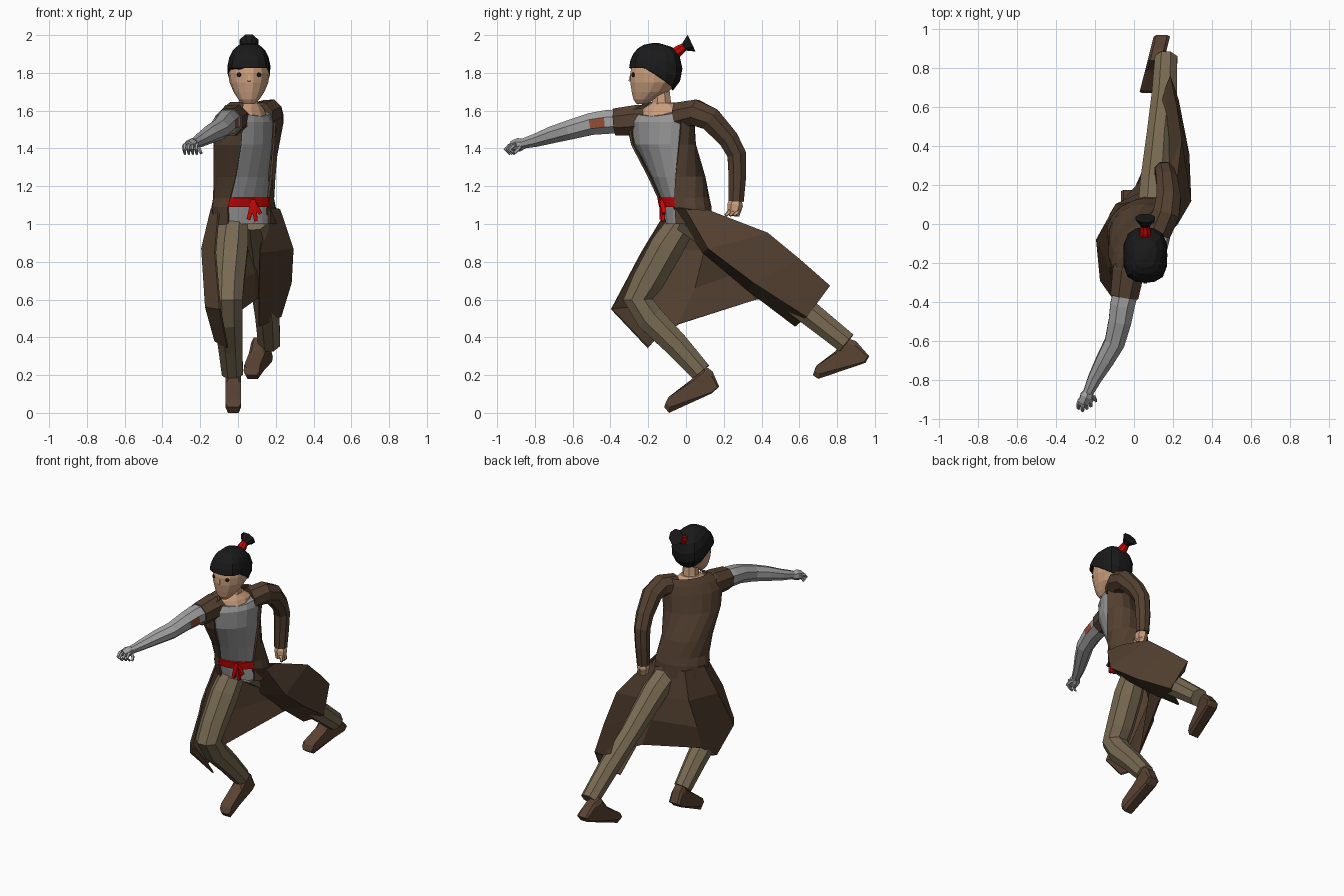
import bpy, bmesh, math
from mathutils import Vector, Matrix
from math import sin, cos, radians, pi


def mat(name, r, g, b):
    m = bpy.data.materials.new(name)
    m.diffuse_color = (r, g, b, 1)
    return m


COAT = mat("coat brown", .088, .052, .030)
TROUSER = mat("trouser tan", .190, .145, .085)
SHIRT = mat("shirt grey", .31, .31, .31)
METAL = mat("arm grey", .36, .36, .36)
SKIN = mat("skin", .60, .35, .21)
HAIR = mat("hair black", .010, .010, .010)
RED = mat("sash red", .55, .002, .002)
BOOT = mat("boot brown", .10, .055, .033)
PATCH = mat("rust patch", .30, .075, .035)


def finish(name, bm, m):
    bmesh.ops.recalc_face_normals(bm, faces=bm.faces[:])
    me = bpy.data.meshes.new(name)
    bm.to_mesh(me)
    bm.free()
    me.materials.append(m)
    ob = bpy.data.objects.new(name, me)
    bpy.context.collection.objects.link(ob)
    return ob


def sheet(name, rows, m, closed=True, thick=0):
    """Skin rows of points; closed rows get end caps, open ones thickness."""
    bm = bmesh.new()
    vs = [[bm.verts.new(p) for p in r] for r in rows]
    n = len(rows[0])
    for a, b in zip(vs, vs[1:]):
        for i in range(n if closed else n - 1):
            j = (i + 1) % n
            bm.faces.new((a[i], a[j], b[j], b[i]))
    if closed:
        bm.faces.new(vs[0])
        bm.faces.new(vs[-1])
    ob = finish(name, bm, m)
    if thick:
        mod = ob.modifiers.new("thickness", "SOLIDIFY")
        mod.thickness, mod.offset = thick, 0
    return ob


def tube(name, pts, m, sides=8):
    """Limb through (x, y, z, radius) points."""
    P = [Vector(p[:3]) for p in pts]
    rows = []
    for i, p in enumerate(P):
        t = Vector()
        if i:
            t += (p - P[i - 1]).normalized()
        if i < len(P) - 1:
            t += (P[i + 1] - p).normalized()
        t.normalize()
        ref = Vector((1, 0, 0))
        u = (ref - t * ref.dot(t)).normalized()
        v = t.cross(u)
        rows.append([p + pts[i][3] * (u * cos(a) + v * sin(a))
                     for a in [2 * pi * (k + .5) / sides for k in range(sides)]])
    return sheet(name, rows, m)


# torso rings: z, centre x, centre y, half width, half depth, twist
RINGS = [(1.00, .04, .005, .155, .105, 20), (1.09, .03, -.005, .16, .11, 25),
         (1.14, .03, -.015, .15, .11, 28), (1.25, .025, -.05, .145, .125, 38),
         (1.42, .035, -.12, .17, .125, 50), (1.54, .045, -.135, .185, .11, 54),
         (1.60, .05, -.125, .17, .085, 54), (1.64, .05, -.10, .11, .05, 54)]


def ring(r, t0, t1, n, grow=0.0, dip=0.0):
    z, cx, cy, w, h, tw = r
    a = radians(tw)
    out = []
    for k in range(n):
        t = radians(t0 + (t1 - t0) * k / (n - 1))
        c, s = (w + grow) * cos(t), (h + grow) * sin(t)
        out.append((cx + cos(a) * c + sin(a) * s, cy + sin(a) * c - cos(a) * s,
                    z - dip * max(0, sin(t)) ** 2))
    return out


def coat_edge(z):
    return 388 + 27 * min(1, max(0, (1.4 - z) / .25))


sheet("shirt", [ring(r, 0, 337.5, 16) for r in RINGS[:6]]
      + [ring((1.60, .05, -.13, .168, .092, 54), 0, 337.5, 16, 0, .03)], SHIRT)
sheet("neckline", [ring(r, 0, 330, 12) for r in
                   [(1.555, .05, -.13, .12, .098, 54), (1.605, .05, -.128, .12, .078, 54),
                    (1.64, .052, -.125, .065, .058, 54)]], SKIN)
sheet("coat_body", [ring(r, 138, coat_edge(r[0]), 13, .014) for r in RINGS], COAT, False, .012)
sheet("sash", [ring(r, 48, 145, 8, .012) for r in RINGS[1:3]], RED, False, .012)
for i, (dx, dz) in enumerate([(-.025, -.09), (.015, -.1), (.04, -.06), (0, .015)]):
    tube("sash_tail_%d" % i, [(.08, -.125, 1.115, .02),
                              (.08 + dx, -.125 + .2 * dx, 1.115 + dz, .013)], RED, 4)

# coat skirt: each column runs from waist to hem, left opening round the back to the right
COLS = [
    [(.155, -.065, 1.09), (.115, .09, .85), (.11, .33, .65), (.11, .58, .46)],
    [(.22, .0, 1.08), (.29, .12, .87), (.28, .36, .69), (.225, .64, .51)],
    [(.205, .12, 1.07), (.245, .43, .95), (.22, .6, .81), (.185, .76, .67)],
    [(.15, .13, 1.05), (.17, .25, .86), (.17, .45, .71), (.165, .70, .63)],
    [(.06, .125, 1.06), (.06, .17, .88), (.085, .27, .74), (.09, .37, .60)],
    [(-.06, .10, 1.06), (-.09, .10, .86), (-.12, .05, .66), (-.09, -.04, .47)],
    [(-.14, .0, 1.08), (-.19, -.08, .87), (-.17, -.29, .56), (-.12, -.17, .38)],
    [(-.10, -.09, 1.09), (-.12, -.235, .85), (-.095, -.395, .55), (-.055, -.2, .345)]]
sheet("coat_skirt", list(zip(*COLS)), COAT, False, .01)

# legs
tube("front_leg", [(-.02, -.01, 1.02, .08), (-.035, -.10, .88, .095),
                   (-.05, -.20, .70, .09), (-.055, -.255, .60, .085),
                   (-.05, -.19, .50, .08), (-.04, -.05, .36, .07),
                   (-.03, .08, .215, .06)], TROUSER)
tube("rear_leg", [(.09, -.01, 1.03, .075), (.10, .07, .985, .085), (.11, .2, .905, .085),
                  (.13, .45, .695, .07), (.155, .65, .53, .07),
                  (.165, .85, .37, .062)], TROUSER)


# boots: side profile in y, z swept sideways, following a slanted centre line
def boot(name, prof, xc, slope, y0):
    rows = []
    for s, k in ((-.042, .75), (-.028, 1), (.028, 1), (.042, .75)):
        cy = sum(p[0] for p in prof) / len(prof)
        cz = sum(p[1] for p in prof) / len(prof)
        rows.append([(xc + s + slope * (y - y0), cy + (y - cy) * (.8 + .2 * k),
                      cz + (z - cz) * k) for y, z in prof])
    sheet(name, rows, BOOT)


boot("front_boot", [(.02, .17), (.10, .25), (.14, .22), (.175, .14), (.14, .105),
                    (-.09, .0), (-.115, .03), (-.10, .07)], -.025, 0, 0)
boot("rear_boot", [(.79, .325), (.84, .40), (.90, .38), (.97, .30), (.95, .265),
                   (.70, .18), (.672, .2), (.685, .24)], .078, .24, .7)

# right arm reaching forward, torn sleeve and rust patch
tube("torn_sleeve", [(.0, -.16, 1.54, .085), (-.03, -.25, 1.55, .088),
                     (-.05, -.375, 1.54, .078)], COAT)
arm = tube("grey_arm", [(-.04, -.34, 1.545, .068), (-.06, -.42, 1.54, .068),
                        (-.072, -.5, 1.53, .063), (-.10, -.61, 1.50, .056),
                        (-.15, -.70, 1.475, .049), (-.20, -.79, 1.445, .038),
                        (-.235, -.865, 1.425, .028)], METAL, 8)
arm.data.materials.append(PATCH)
for f in arm.data.polygons:
    if f.normal.x > .85 and -.5 < f.center.y < -.42:
        f.material_index = 1
tube("grey_palm", [(-.23, -.85, 1.425, .024), (-.245, -.885, 1.42, .036),
                   (-.26, -.92, 1.41, .03)], METAL, 6)
for i in range(4):
    x = -.285 + .021 * i
    y = -.935 + .012 * abs(i - 1)
    tube("grey_finger_%d" % i, [(x + .008, -.90, 1.42, .011), (x, y, 1.415, .011),
                                (x, y - .022, 1.395, .01),
                                (x + .005, y + .005, 1.37, .007)], METAL, 5)
tube("grey_thumb", [(-.235, -.875, 1.415, .012), (-.205, -.89, 1.395, .011),
                    (-.195, -.91, 1.375, .008)], METAL, 5)

# left arm bent back to the hip
tube("left_sleeve", [(.12, -.04, 1.575, .075), (.165, .05, 1.59, .074),
                     (.178, .13, 1.555, .068), (.168, .225, 1.45, .058),
                     (.158, .268, 1.37, .054), (.152, .272, 1.25, .05),
                     (.15, .265, 1.12, .044)], COAT)
tube("left_palm", [(.15, .265, 1.14, .027), (.155, .26, 1.10, .042),
                   (.16, .25, 1.045, .032)], SKIN, 6)
for i in range(3):
    tube("left_finger_%d" % i, [(.15, .24 + .022 * i, 1.08, .012),
                                (.185, .225 + .022 * i, 1.06, .011),
                                (.195, .21 + .022 * i, 1.045, .009)], SKIN, 5)

# neck and head
tube("neck", [(.05, -.125, 1.60, .062), (.055, -.13, 1.64, .055),
              (.055, -.135, 1.72, .05)], SKIN)
HX = .058
HEAD = [(1.635, -.235, .03, .028), (1.66, -.222, .056, .058), (1.70, -.19, .082, .10),
        (1.75, -.17, .103, .128), (1.80, -.165, .109, .133), (1.86, -.16, .105, .125),
        (1.92, -.16, .07, .09)]
sheet("head", [[(HX + w * cos(2 * pi * k / 14), cy + d * sin(2 * pi * k / 14), z)
                for k in range(14)] for z, cy, w, d in HEAD], SKIN)
tube("nose", [(HX, -.292, 1.79, .006), (HX, -.296, 1.755, .012)], SKIN, 4)
for s in (-1, 1):
    bm = bmesh.new()
    bmesh.ops.create_cone(bm, cap_ends=True, segments=8, radius1=.013, radius2=.013, depth=.008,
                          matrix=Matrix.Translation((HX + s * .053, -.279, 1.79))
                          @ Matrix.Rotation(s * radians(28), 4, 'Z')
                          @ Matrix.Rotation(pi / 2, 4, 'X'))
    finish("eye_left" if s > 0 else "eye_right", bm, HAIR)

# hair cap: squarish dome, high on the forehead and low at the nape
N = 16
rows = []
for j in range(6):
    row = []
    for k in range(N):
        a = 2 * pi * k / N
        low = -radians(58) * max(0, (sin(a) + .3) / 1.3) + .04
        lat = low + (radians(86) - low) * j / 5
        q = (abs(cos(a)) ** 3 + abs(sin(a)) ** 3) ** (-1 / 3) * cos(lat) ** .78
        row.append((HX + .114 * q * cos(a), -.16 + .141 * q * sin(a), 1.82 + .138 * sin(lat)))
    rows.append(row)
sheet("hair", rows, HAIR)
tube("hair_tie", [(HX, -.075, 1.89, .034), (HX, -.035, 1.92, .03),
                  (HX, -.005, 1.94, .022)], RED)
tube("topknot", [(HX, -.012, 1.936, .022), (HX, .015, 1.95, .042),
                 (HX, .03, 1.957, .054)], HAIR, 8)
